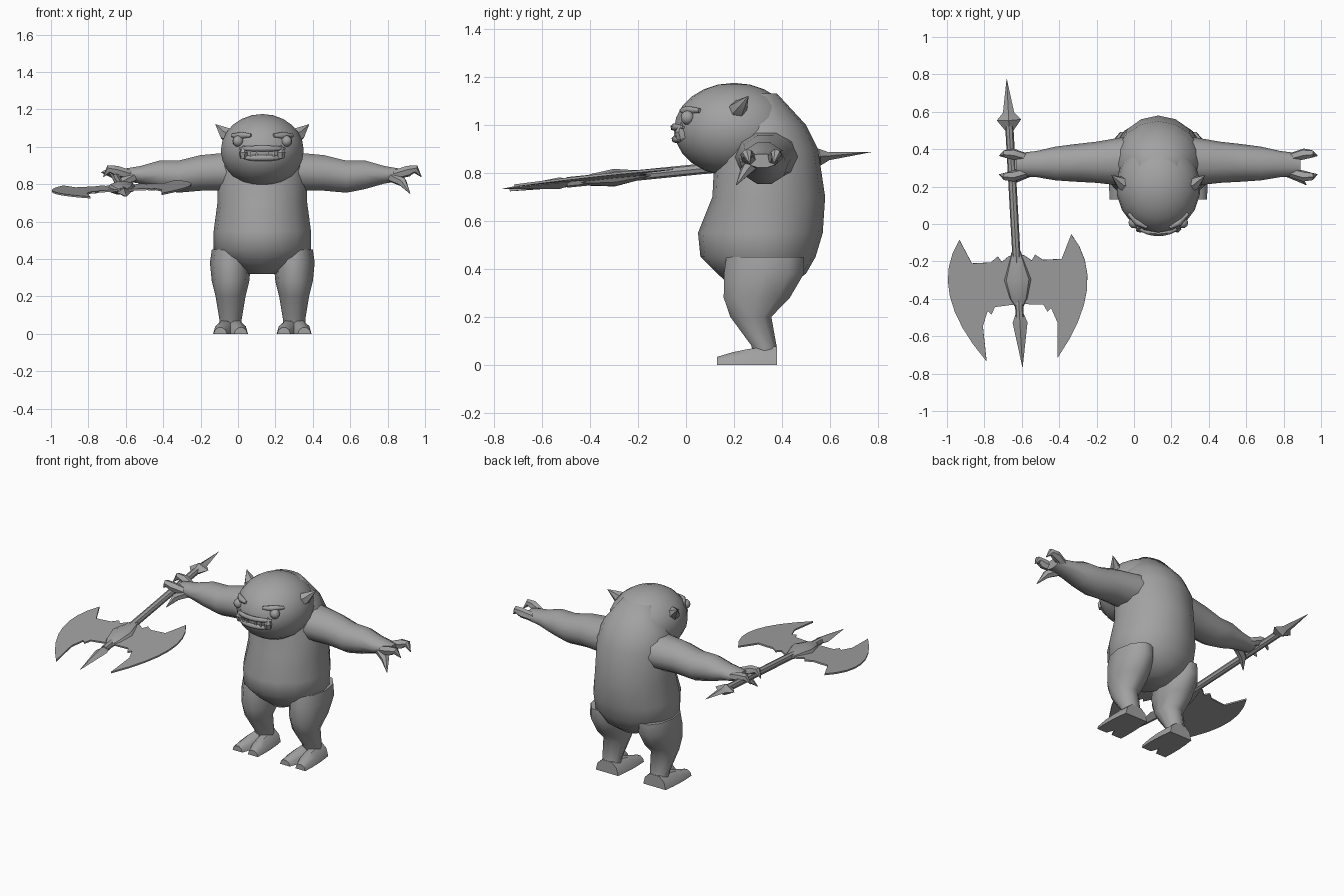
import bpy, bmesh, math
from mathutils import Vector, Matrix

if "Cube" in bpy.data.objects:
    bpy.data.objects.remove(bpy.data.objects["Cube"])

grey = bpy.data.materials.new("stone_grey")
grey.use_nodes = True
shade = .36
grey.diffuse_color = (shade, shade, shade, 1)
grey.node_tree.nodes["Principled BSDF"].inputs["Base Color"].default_value = grey.diffuse_color

# Centre line of the creature, and the egg that forms its head
centre_x = .13
head_centre = Vector((centre_x, .2, .98))
head_size = Vector((.225, .25, .195))


def finish(name, bm, angle):
    """Turn a bmesh into a grey object, smooth except at sharp edges."""
    bmesh.ops.recalc_face_normals(bm, faces=bm.faces)
    mesh = bpy.data.meshes.new(name)
    bm.to_mesh(mesh)
    bm.free()
    mesh.materials.append(grey)
    ob = bpy.data.objects.new(name, mesh)
    bpy.context.collection.objects.link(ob)
    bpy.ops.object.select_all(action='DESELECT')
    ob.select_set(True)
    bpy.context.view_layer.objects.active = ob
    bpy.ops.object.shade_smooth_by_angle(angle=math.radians(angle))
    return ob


def loft(name, rings, angle=60):
    """Skin a row of rings and cap both ends."""
    bm = bmesh.new()
    loops = [[bm.verts.new(point) for point in ring] for ring in rings]
    for lower, upper in zip(loops, loops[1:]):
        for i in range(len(lower)):
            bm.faces.new((lower[i - 1], lower[i], upper[i], upper[i - 1]))
    bm.faces.new(loops[0])
    bm.faces.new(loops[-1])
    return finish(name, bm, angle)


def circle(sides):
    turns = [math.tau * i / sides for i in range(sides)]
    return [(math.cos(turn), math.sin(turn)) for turn in turns]


def tube(name, path, radii, sides=6, angle=40):
    """Tapering tube along a path of points."""
    points = [Vector(point) for point in path]
    last = len(points) - 1
    rings = []
    for i, (point, radius) in enumerate(zip(points, radii)):
        ahead = (points[min(i + 1, last)] - points[max(i - 1, 0)]).normalized()
        across = ahead.orthogonal() if i == 0 else across - ahead * across.dot(ahead)
        across.normalize()
        up = ahead.cross(across)
        rings.append([point + radius * (c * across + s * up) for c, s in circle(sides)])
    return loft(name, rings, angle)


def egg(name, centre, size, segments):
    bm = bmesh.new()
    bmesh.ops.create_uvsphere(bm, u_segments=segments, v_segments=segments * 2 // 3, radius=1)
    bmesh.ops.scale(bm, vec=size, verts=bm.verts)
    bmesh.ops.translate(bm, vec=centre, verts=bm.verts)
    return finish(name, bm, 60)


def on_face(offset, z, depth=0):
    """Point on the front of the head, sunk inwards by depth."""
    u = offset / head_size.x
    v = (z - head_centre.z) / head_size.z
    y = head_centre.y - head_size.y * math.sqrt(1 - u * u - v * v)
    return Vector((centre_x + offset, y + depth, z))


# Torso with round belly and hunched back: height, front, back, half width
torso = [(.32, .2, .42, .08), (.38, .13, .5, .2), (.45, .06, .54, .26),
         (.55, .05, .57, .26), (.7, .11, .58, .24), (.9, .12, .55, .24),
         (1, .14, .5, .2), (1.13, .2, .38, .1)]
middle = .32
loft("torso", [[(centre_x + width * c,
                 middle + s * (back - middle if s > 0 else middle - front), z)
                for c, s in circle(16)]
               for z, front, back, width in torso])

# Head, with lips that follow its curve
egg("head", head_centre, head_size, 18)
for name, z, reach in (("upper_lip", .99, .12), ("lower_lip", .94, .1)):
    steps = [i / 4 for i in range(-4, 5)]
    tube(name, [on_face(reach * step, z) for step in steps],
         [.016 - .01 * step ** 4 for step in steps], angle=60)

for sign, side in ((1, "left"), (-1, "right")):
    def at(offset, y, z):
        return Vector((centre_x + sign * offset, y, z))

    # Eyes, brows, tusks and teeth
    egg(side + "_eye", on_face(sign * .13, 1.03), (.03, .03, .03), 9)
    tube(side + "_brow", [on_face(sign * offset, 1.06) for offset in (.06, .11, .16)],
         (.01, .02, .01), angle=60)
    tube(side + "_tusk", [on_face(sign * .1, z) for z in (.94, .97, 1.01)], (.02, .024, .002))
    for tooth in (1, 2):
        tube(f"{side}_tooth_{tooth}", [on_face(sign * .03 * tooth, z) for z in (.94, .98)],
             (.012, .004), sides=4)

    # Pointed ear
    tube(side + "_ear", [at(.15, .21, 1.05), at(.2, .22, 1.07), at(.25, .26, 1.12)],
         (.045, .037, .001))

    # Arm: reach, height, half depth, half thickness
    arm = [(.12, .87, .14, .11), (.33, .86, .11, .1), (.45, .84, .1, .09),
           (.55, .85, .09, .08), (.65, .85, .07, .05), (.76, .85, .06, .03)]
    loft(side + "_arm", [[at(reach, .34 - .03 * reach + depth * c, z + thick * s)
                          for c, s in circle(10)]
                         for reach, z, depth, thick in arm])

    # Two hooked fingers and a thumb
    for name, spread in (("back", 1), ("front", -1)):
        def finger(reach, splay, z):
            return at(reach, .315 + spread * splay, z)
        tube(f"{side}_{name}_finger",
             [finger(.71, .04, .85), finger(.78, .06, .87), finger(.82, .06, .88), finger(.85, .05, .84)],
             (.026, .03, .022, .002))
    tube(side + "_thumb", [at(.69, .28, .84), at(.75, .25, .81), at(.79, .21, .75)],
         (.03, .025, .002))

    # Leg: height, half width, front, back
    leg = [(.45, .1, .16, .5), (.38, .11, .15, .5), (.28, .1, .15, .44),
           (.2, .08, .18, .36), (.08, .06, .27, .38), (.02, .06, .28, .38)]
    loft(side + "_leg", [[at(.17 + width * c, (front + back + (back - front) * s) / 2, z)
                          for c, s in circle(10)]
                         for z, width, front, back in leg])

    # Foot of two toes that share a heel, flat underneath
    for name, spread in (("inner", -1), ("outer", 1)):
        rings = []
        for t in (i / 4 for i in range(5)):
            width, height = .065 - .03 * t * t, .08 - .045 * t * t
            rings.append([at(.17 + spread * (.015 + .04 * t) + width * c,
                             .38 - .25 * t, max(0, height * s)) for c, s in circle(10)])
        loft(f"{side}_{name}_toe", rings, 40)

# Axe frame: local y runs back along the shaft, local x across the blades
along = Vector((-.055, 1, .1)).normalized()
across = Vector((1, .055, .05))
across = (across - along * across.dot(along)).normalized()
axe = Matrix((across, along, across.cross(along))).transposed().to_4x4()
axe.translation = (-.638, 0, .81)


def axe_part(name, profile, sides, flatness=1):
    """Part turned around the shaft: position along it, radius."""
    rings = [[(radius * c, y, radius * flatness * s) for c, s in circle(sides)]
             for y, radius in profile]
    loft(name, rings, 35).matrix_world = axe


axe_part("axe_shaft", [(-.5, .022), (.53, .022)], 8)
axe_part("axe_pommel_spike", [(.5, .02), (.56, .065), (.6, .03), (.78, .001)], 4, .55)
axe_part("axe_front_spike", [(-.48, .02), (-.53, .04), (-.77, .001)], 4, .6)
axe_part("axe_socket", [(-.45, .02), (-.4, .05), (-.3, .075), (-.15, .025)], 10, .5)

# Double crescent blades: a curved cutting edge and a barbed inner edge
back_tip, bulge, front_tip = Vector((.3, -.07)), Vector((.49, -.34)), Vector((.19, -.73))
cutting_edge = [back_tip * (1 - t) ** 2 + bulge * 2 * t * (1 - t) + front_tip * t * t
                for t in (i / 8 for i in range(9))]
back_edge = [(0, -.17), (.04, -.17), (.08, -.2), (.1, -.17), (.14, -.2), (.24, -.2)]
front_edge = [(.2, -.54), (.17, -.46), (.15, -.48), (.13, -.44), (0, -.43)]
for sign, side in ((1, "left"), (-1, "right")):
    bm = bmesh.new()
    thickness = .01
    face = bm.faces.new([bm.verts.new((sign * x, y, -thickness / 2))
                         for x, y in back_edge + cutting_edge + front_edge])
    raised = bmesh.ops.extrude_face_region(bm, geom=[face])["geom"]
    bmesh.ops.translate(bm, vec=(0, 0, thickness),
                        verts=[part for part in raised if isinstance(part, bmesh.types.BMVert)])
    finish(side + "_axe_blade", bm, 40).matrix_world = axe
